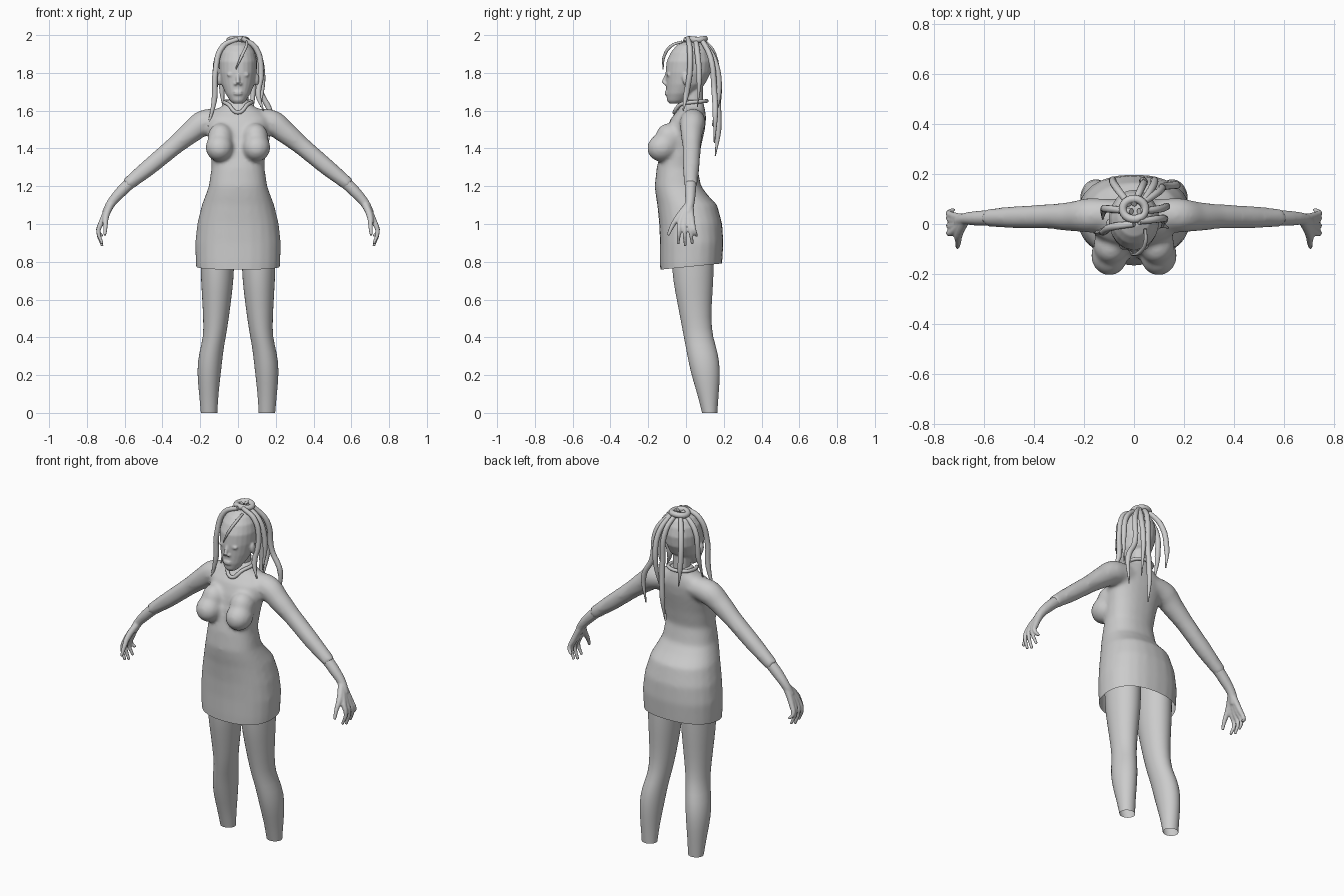
import bpy
import bmesh
from math import cos, sin, pi, copysign
from mathutils import Matrix, Vector

cube = bpy.data.objects.get("Cube")
if cube:
    bpy.data.objects.remove(cube, do_unlink=True)

grey = bpy.data.materials.new("plain grey")
grey.use_nodes = True
grey.diffuse_color = (0.6, 0.6, 0.6, 1)
grey.node_tree.nodes["Principled BSDF"].inputs["Base Color"].default_value = grey.diffuse_color


def loft(bm, rings, sides=24, power=2.0, caps=True):
    """Stack of level rings: height, centre x, half width, front y, back y."""
    loops = []
    for z, cx, half, front, back in rings:
        loop = []
        for i in range(sides):
            a = 2 * pi * i / sides
            c, s = (copysign(abs(f) ** (2 / power), f) for f in (cos(a), sin(a)))
            loop.append(bm.verts.new((cx + half * c, (front + back) / 2 + (back - front) / 2 * s, z)))
        loops.append(loop)
    for low, high in zip(loops, loops[1:]):
        for i in range(sides):
            j = (i + 1) % sides
            bm.faces.new((low[i], low[j], high[j], high[i]))
    if caps:
        bm.faces.new(loops[0][::-1])
        bm.faces.new(loops[-1])


def tube(bm, points, radii, cyclic=False):
    """Smooth round tube through the points, with a radius at each."""
    curve = bpy.data.curves.new("path", "CURVE")
    curve.dimensions = "3D"
    curve.bevel_depth = 1
    curve.bevel_resolution = 4
    curve.resolution_u = 6
    curve.use_fill_caps = True
    spline = curve.splines.new("BEZIER")
    spline.bezier_points.add(len(points) - 1)
    spline.use_cyclic_u = cyclic
    for knot, co, r in zip(spline.bezier_points, points, radii):
        knot.co, knot.radius = co, r
    for knot in spline.bezier_points:
        knot.handle_left_type = knot.handle_right_type = "AUTO"
    obj = bpy.data.objects.new("path", curve)
    bpy.context.collection.objects.link(obj)
    bpy.context.view_layer.update()
    mesh = bpy.data.meshes.new_from_object(obj.evaluated_get(bpy.context.evaluated_depsgraph_get()))
    bm.from_mesh(mesh)
    bpy.data.objects.remove(obj)
    bpy.data.curves.remove(curve)
    bpy.data.meshes.remove(mesh)


def ball(bm, centre, size, turn=0):
    matrix = Matrix.Translation(centre) @ Matrix.Rotation(turn, 4, "X") @ Matrix.Diagonal((*size, 1))
    bmesh.ops.create_uvsphere(bm, u_segments=20, v_segments=12, radius=1, matrix=matrix)


def finish(name, bm, mirror=False, voxel=0, smooth=0, subdivide=0):
    mesh = bpy.data.meshes.new(name)
    bm.to_mesh(mesh)
    bm.free()
    obj = bpy.data.objects.new(name, mesh)
    bpy.context.collection.objects.link(obj)
    if mirror:
        obj.modifiers.new("mirror", "MIRROR").use_mirror_merge = False
    if subdivide:
        obj.modifiers.new("round", "SUBSURF").levels = subdivide
        obj.modifiers["round"].render_levels = subdivide
    if voxel:
        fuse = obj.modifiers.new("fuse", "REMESH")
        fuse.mode, fuse.voxel_size = "VOXEL", voxel
    if smooth:
        soften = obj.modifiers.new("soften", "SMOOTH")
        soften.factor, soften.iterations = 0.5, smooth
    bpy.context.view_layer.update()
    obj.data = bpy.data.meshes.new_from_object(obj.evaluated_get(bpy.context.evaluated_depsgraph_get()))
    obj.modifiers.clear()
    bpy.data.meshes.remove(mesh)
    obj.data.name = name
    obj.data.materials.clear()
    obj.data.materials.append(grey)
    obj.data.shade_smooth()
    return obj


# Dress: torso, bust and sleeves fused into one surface
bm = bmesh.new()
loft(bm, [(.7, 0, .217, -.135, .185), (.8, 0, .224, -.138, .192), (.9, 0, .227, -.138, .198),
          (1, 0, .216, -.142, .192), (1.1, 0, .192, -.152, .165), (1.15, 0, .173, -.16, .118),
          (1.2, 0, .155, -.166, .08), (1.3, 0, .14, -.155, .06), (1.4, 0, .147, -.13, .078),
          (1.5, 0, .165, -.105, .1), (1.56, 0, .165, -.08, .107), (1.6, 0, .125, -.045, .102),
          (1.63, 0, .075, -.025, .095), (1.66, 0, .058, -.01, .09)], power=2.3)
for side in (-1, 1):
    ball(bm, (side * .098, -.125, 1.405), (.074, .082, .074), .35)
    ball(bm, (side * .092, -.085, 1.455), (.07, .075, .08), .5)
    tube(bm, [(side * x, y, z) for x, y, z in
              [(.06, .04, 1.55), (.18, .035, 1.535), (.25, .03, 1.485), (.335, .03, 1.415),
               (.466, .027, 1.305), (.59, .025, 1.205)]],
         [.06, .07, .06, .05, .046, .036])
dress = finish("dress", bm, voxel=.011, smooth=10)

# Hem trimmed to an open, slightly slanted edge
bm = bmesh.new()
bm.from_mesh(dress.data)
bmesh.ops.bisect_plane(bm, geom=bm.verts[:] + bm.edges[:] + bm.faces[:],
                       plane_co=(0, 0, .772), plane_no=(0, -.1, 1), clear_inner=True)
bm.to_mesh(dress.data)
bm.free()

# Collar around the neck, dipping to a point at the front
bm = bmesh.new()
tube(bm, [(0, -.062, 1.59), (.05, -.03, 1.632), (.072, .035, 1.645), (.045, .095, 1.65),
          (-.045, .095, 1.65), (-.072, .035, 1.645), (-.05, -.03, 1.632)], [.01] * 7, cyclic=True)
finish("collar", bm)

# Legs, open at the ankles
bm = bmesh.new()
loft(bm, [(0, .153, .044, .085, .166), (.1, .155, .051, .06, .173), (.22, .154, .065, .022, .183),
          (.32, .143, .064, .004, .17), (.4, .124, .059, -.012, .142), (.5, .116, .068, -.03, .132),
          (.65, .111, .082, -.06, .142), (.75, .109, .09, -.076, .148), (.95, .109, .09, -.08, .15)],
     caps=False)
finish("legs", bm, mirror=True, subdivide=1)

# Forearms and hands
bm = bmesh.new()
tube(bm, [(.56, .025, 1.228), (.62, .023, 1.17), (.675, .02, 1.105), (.7, .01, 1.055)],
     [.032, .03, .024, .022])
wrist = (.672, .02, 1.11)
for knuckle, tip, low in [(-.032, -.042, .895), (-.009, -.004, .882), (.014, .034, .895), (.033, .058, .935)]:
    tube(bm, [wrist, (.722, knuckle, 1.01), (.739, (knuckle + tip) / 2, .96), (.718, tip, low)],
         [.02, .0155, .0115, .008])
tube(bm, [wrist, (.7, -.042, 1.035), (.702, -.075, .985), (.705, -.095, .94)], [.02, .017, .012, .008])
finish("hands", bm, mirror=True, voxel=.005, smooth=4)

# Head with neck, nose, lips, eyelids and ears
bm = bmesh.new()
loft(bm, [(1.638, 0, .026, -.088, -.03), (1.652, 0, .042, -.1, 0), (1.69, 0, .066, -.105, .045),
          (1.74, 0, .087, -.106, .1), (1.8, 0, .099, -.108, .13), (1.86, 0, .101, -.103, .137),
          (1.91, 0, .09, -.08, .125), (1.945, 0, .067, -.05, .105), (1.965, 0, .035, -.01, .075)])
tube(bm, [(0, .045, 1.57), (0, .042, 1.64), (0, .04, 1.75)], [.052, .048, .05])
tube(bm, [(0, -.1, 1.8), (0, -.113, 1.765), (0, -.12, 1.745)], [.008, .01, .012])
for side in (-1, 1):
    ball(bm, (side * .013, -.108, 1.741), (.009, .01, .007))
    ball(bm, (side * .039, -.093, 1.79), (.021, .01, .011))
    ball(bm, (side * .1, .0, 1.765), (.012, .02, .034), .2)
for height in (1.688, 1.699):
    ball(bm, (0, -.103, height), (.024, .011, .006))
finish("head", bm, voxel=.0055, smooth=4)

# Hair: a gathered ring with loose tapering locks
bm = bmesh.new()
tube(bm, [(.045, .06, 1.975), (0, .1, 1.98), (-.045, .06, 1.975), (0, .02, 1.98)], [.016] * 4, cyclic=True)
finish("hair_knot", bm)

locks = {
    "right_front": [(0, 0, 1.98), (-.08, -.01, 1.94), (-.12, -.03, 1.8), (-.125, -.03, 1.66), (-.16, -.035, 1.51)],
    "right_side": [(-.01, .05, 1.985), (-.1, .06, 1.9), (-.12, .055, 1.74), (-.125, .02, 1.61)],
    "left_front": [(.02, .01, 1.985), (.095, .02, 1.93), (.122, .02, 1.8), (.108, 0, 1.68), (.135, -.015, 1.6)],
    "left_side": [(.02, .05, 1.985), (.1, .06, 1.91), (.13, .07, 1.78), (.12, .06, 1.62)],
    "left_back": [(.03, .08, 1.98), (.1, .13, 1.88), (.12, .15, 1.7), (.17, .155, 1.59), (.16, .15, 1.43)],
    "middle_back": [(0, .08, 1.985), (.03, .145, 1.9), (.04, .165, 1.7), (.035, .172, 1.5), (.03, .155, 1.36)],
    "right_back": [(-.02, .08, 1.985), (-.07, .145, 1.88), (-.085, .175, 1.72), (-.075, .178, 1.6)],
    "inner_back": [(.03, .08, 1.98), (.075, .15, 1.87), (.08, .175, 1.72), (.065, .14, 1.52)],
    "fringe": [(.045, -.02, 1.965), (.045, -.075, 1.945), (.02, -.115, 1.89), (-.012, -.122, 1.82)],
}
for name, path in locks.items():
    bm = bmesh.new()
    thick = .008 if name == "fringe" else .015
    tube(bm, path, [thick * .8] + [thick] * (len(path) - 2) + [.003])
    finish(name + "_lock", bm)
